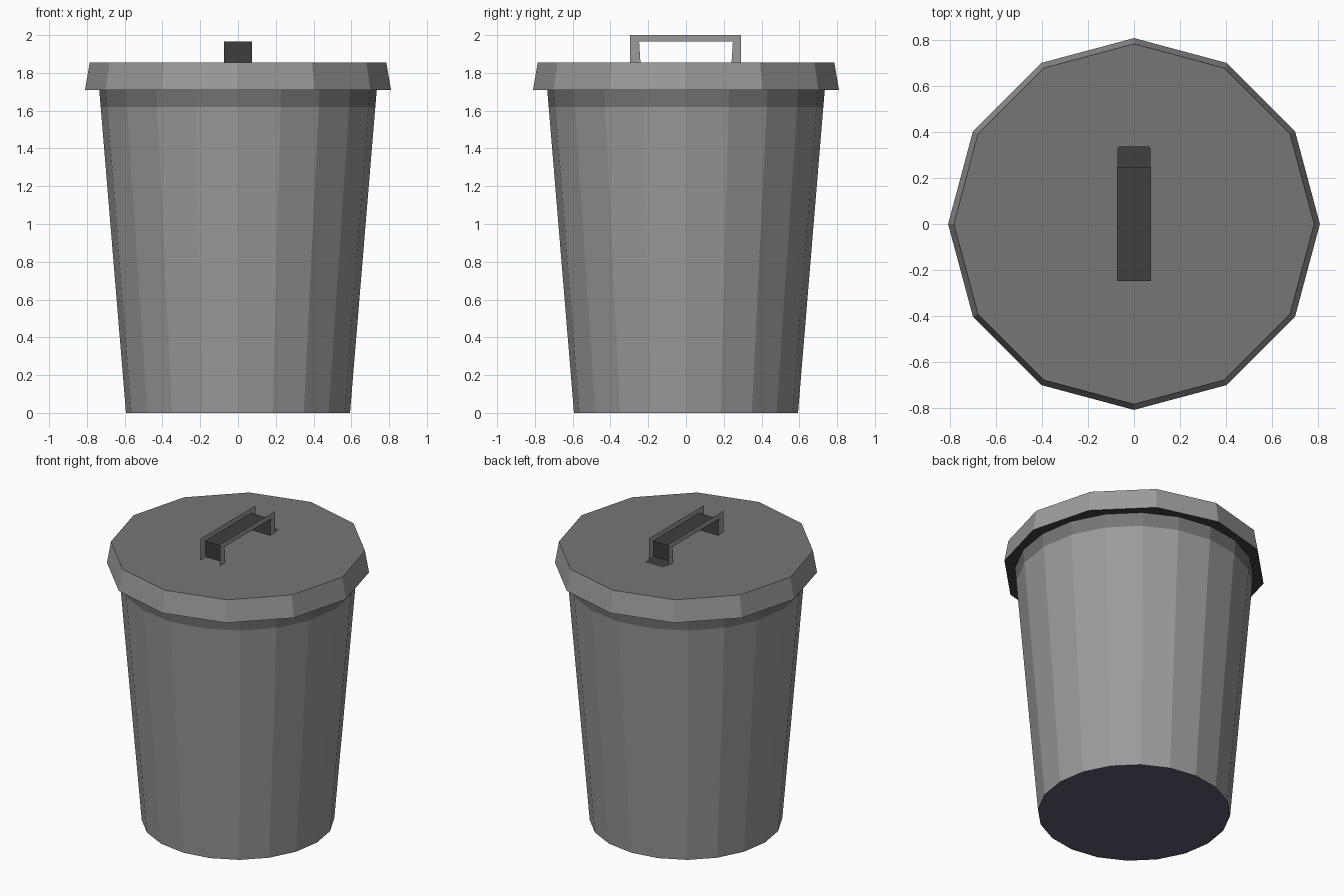
import bpy, math

if "Cube" in bpy.data.objects:
    bpy.data.objects.remove(bpy.data.objects["Cube"])


def material(name, rgb):
    m = bpy.data.materials.new(name)
    m.diffuse_color = (*rgb, 1)
    m.use_nodes = True
    m.node_tree.nodes["Principled BSDF"].inputs["Base Color"].default_value = m.diffuse_color
    return m


LIGHT = material("light grey", (0.33, 0.33, 0.33))
MID = material("mid grey", (0.18, 0.18, 0.18))
DARK = material("dark grey", (0.05, 0.05, 0.05))
BASE = material("blue grey", (0.11, 0.12, 0.17))


def make(name, verts, faces, mats, indices):
    me = bpy.data.meshes.new(name)
    me.from_pydata(verts, [], faces)
    for m in mats:
        me.materials.append(m)
    for p, i in zip(me.polygons, indices):
        p.material_index = i
    me.update()
    ob = bpy.data.objects.new(name, me)
    bpy.context.collection.objects.link(ob)
    return ob


def lathe(name, sides, profile, mats, bands, bottom=None, top=None):
    """Stack rings of (radius, z); bands gives one material index per band."""
    verts = [(r * math.cos(2 * math.pi * i / sides), r * math.sin(2 * math.pi * i / sides), z)
             for r, z in profile for i in range(sides)]
    faces, idx = [], []
    for k, mat in enumerate(bands):
        a, b = k * sides, (k + 1) * sides
        for i in range(sides):
            j = (i + 1) % sides
            faces.append((a + i, a + j, b + j, b + i))
            idx.append(mat)
    if bottom is not None:
        faces.append(tuple(reversed(range(sides))))
        idx.append(bottom)
    if top is not None:
        last = (len(profile) - 1) * sides
        faces.append(tuple(range(last, last + sides)))
        idx.append(top)
    return make(name, verts, faces, mats, idx)


# Tapered bin body with a darker band below the lid and a blue grey base
lathe("bin_body", 20, [(0.593, 0), (0.727, 1.62), (0.735, 1.712)],
      [LIGHT, MID, BASE], [0, 1], bottom=2)

# Lid: dark underside ring, light skirt, darker top
lathe("lid", 12, [(0.70, 1.71), (0.81, 1.71), (0.785, 1.855)],
      [LIGHT, MID, DARK], [2, 0], top=1)

# Handle: two upright side frames joined by a recessed dark inner strip
W = 0.073
outer = [(-0.297, 1.85), (-0.297, 2.0), (0.292, 2.0), (0.292, 1.85)]
inner = [(-0.241, 1.85), (-0.248, 1.965), (0.248, 1.965), (0.241, 1.85)]
verts = [(x, y, z) for x in (-W, W) for y, z in outer + inner]
faces, idx = [], []
for k in range(3):
    faces += [(k, k + 4, k + 5, k + 1),
              (k + 8, k + 9, k + 13, k + 12),
              (k + 4, k + 12, k + 13, k + 5)]
    idx += [0, 0, 1]
make("lid_handle", verts, faces, [LIGHT, DARK], idx)

# Small flat tab behind the handle, lying on the lid
z = 1.858
make("handle_tab",
     [(-W, 0.241, z), (W, 0.241, z), (W, 0.33, z), (W - 0.008, 0.34, z),
      (-W + 0.008, 0.34, z), (-W, 0.33, z)],
     [tuple(range(6))], [DARK], [0])
